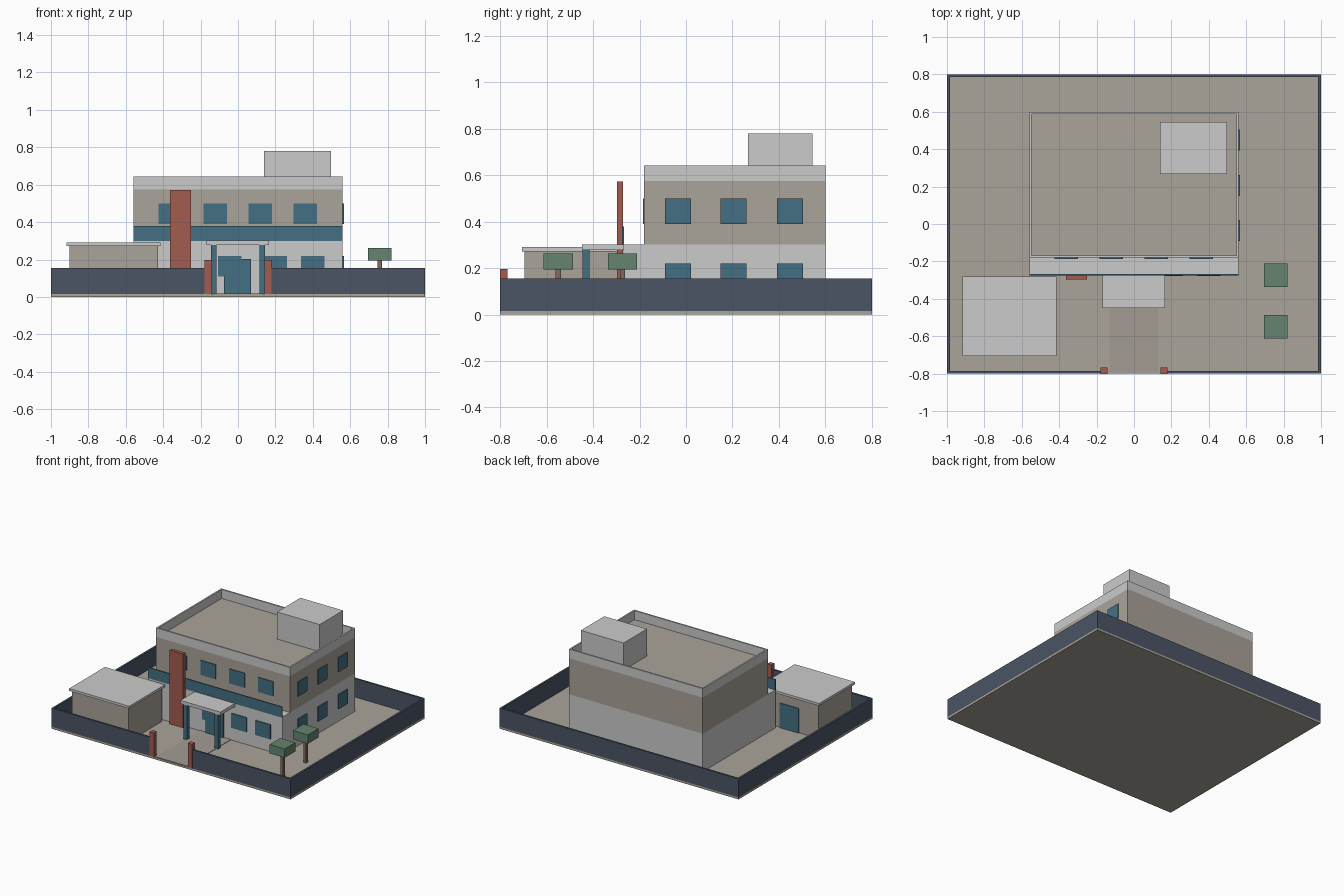
import bpy

if "Cube" in bpy.data.objects:
    bpy.data.objects.remove(bpy.data.objects["Cube"])


def material(name, rgb):
    m = bpy.data.materials.new(name)
    m.diffuse_color = (*rgb, 1)
    m.use_nodes = True
    m.node_tree.nodes["Principled BSDF"].inputs["Base Color"].default_value = m.diffuse_color
    return m


BEIGE = material("beige", (0.40, 0.37, 0.32))
PAVING = material("paving", (0.36, 0.33, 0.29))
NAVY = material("navy", (0.07, 0.09, 0.13))
BLUE = material("blue", (0.06, 0.16, 0.23))
RED = material("red", (0.36, 0.11, 0.08))
GREEN = material("green", (0.13, 0.23, 0.16))
BROWN = material("brown", (0.22, 0.14, 0.10))


def box(name, x, y, z, mat=None):
    """Box from (min, max) ranges on each axis."""
    bpy.ops.mesh.primitive_cube_add(
        size=1, location=[(a + b) / 2 for a, b in (x, y, z)])
    ob = bpy.context.object
    ob.name = name
    ob.scale = [b - a for a, b in (x, y, z)]
    bpy.ops.object.transform_apply(location=False, rotation=False, scale=True)
    if mat:
        ob.data.materials.append(mat)
    return ob


def span(c, w):
    return (c - w / 2, c + w / 2)


G = 0.015  # top of the ground slab

# Ground slab and entrance path
box("ground_slab", (-1, 1), (-0.8, 0.8), (0, G), BEIGE)
box("entrance_path", (-0.13, 0.13), (-0.795, -0.27), (G, G + 0.003), PAVING)

# Perimeter wall with a gate opening at the front
T, H = 0.015, (G, 0.155)
box("back_wall", (-1, 1), (0.8 - T, 0.8), H, NAVY)
for s, side in ((-1, "left"), (1, "right")):
    box(f"{side}_wall", sorted((s, s * (1 - T))), (-0.8, 0.8), H, NAVY)
    box(f"{side}_front_wall", sorted((s * 0.16, s)), (-0.8, -0.8 + T), H, NAVY)
    box(f"{side}_gate_post", span(s * 0.16, 0.036), (-0.802, -0.768), (G, 0.197), RED)

# Main building: wider ground floor, upper floor set back
W = (-0.56, 0.56)
box("ground_floor", W, (-0.27, 0.6), (G, 0.302))
box("upper_floor", W, (-0.18, 0.6), (0.302, 0.575), BEIGE)
box("fascia_band", W, (-0.276, -0.266), (0.30, 0.38), BLUE)

# Roof parapet and stair tower
P, PZ = 0.012, (0.575, 0.643)
box("front_parapet", W, (-0.18, -0.18 + P), PZ)
box("back_parapet", W, (0.6 - P, 0.6), PZ)
for s, side in ((-1, "left"), (1, "right")):
    box(f"{side}_parapet", sorted((s * 0.56, s * (0.56 - P))), (-0.18 + P, 0.6 - P), PZ)
box("stair_tower", (0.14, 0.497), (0.266, 0.545), (0.575, 0.78))

# Windows: front on both floors, right side on both floors
LOW, HIGH = (0.11, 0.22), (0.39, 0.50)
for x in (-0.363, -0.122, 0.12, 0.36):
    box("upper_front_window", span(x, 0.126), (-0.186, -0.178), HIGH, BLUE)
for x in (-0.043, 0.2, 0.4):
    box("lower_front_window", span(x, 0.126), (-0.277, -0.268), LOW, BLUE)
for y in (-0.035, 0.205, 0.448):
    for z in (LOW, HIGH):
        box("side_window", (0.558, 0.567), span(y, 0.112), z, BLUE)

# Entrance: door, canopy and columns, tall red pylon
box("entrance_door", (-0.075, 0.07), (-0.28, -0.268), (G, 0.203), BLUE)
box("canopy", (-0.168, 0.166), (-0.448, -0.268), (0.277, 0.302))
for x in (-0.13, 0.13):
    box("canopy_column", span(x, 0.03), (-0.445, -0.415), (G, 0.278), BLUE)
box("pylon", (-0.363, -0.25), (-0.298, -0.272), (G, 0.573), RED)

# Outbuilding with overhanging roof and rear door
box("outbuilding", (-0.902, -0.428), (-0.695, -0.295), (G, 0.272), BEIGE)
box("outbuilding_roof", (-0.917, -0.415), (-0.707, -0.28), (0.272, 0.29))
box("outbuilding_door", (-0.74, -0.58), (-0.297, -0.288), (G, 0.20), BLUE)

# Two block trees
for y in (-0.55, -0.273):
    box("tree_trunk", span(0.758, 0.022), span(y, 0.022), (G, 0.197), BROWN)
    box("tree_crown", span(0.757, 0.126), span(y, 0.126), (0.195, 0.262), GREEN)
